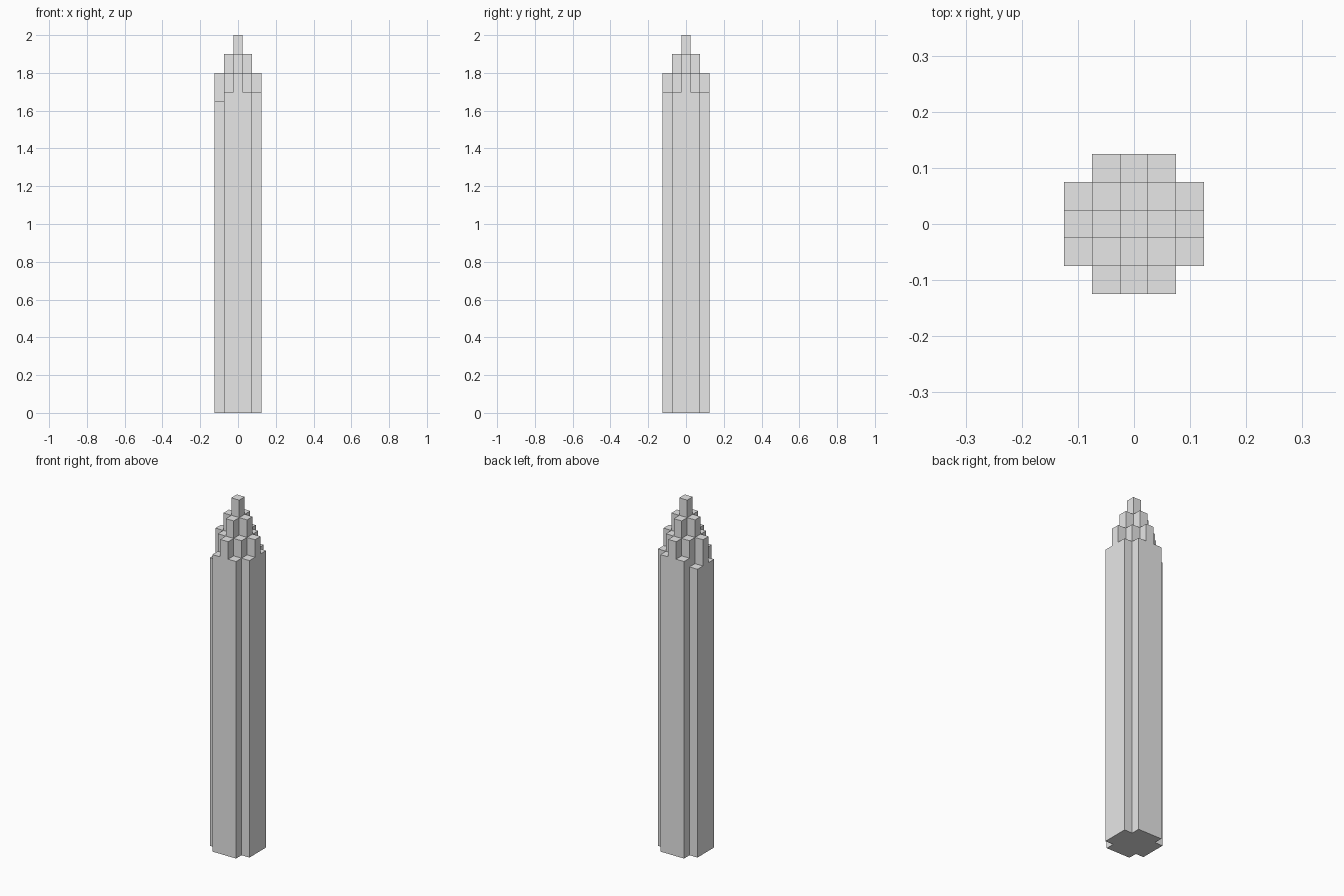
import bpy
import bmesh

CELL = 0.05      # width of one square column
REACH = 2        # columns on each side of the centre

# Remove the default cube
cube = bpy.data.objects.get("Cube")
if cube:
    bpy.data.objects.remove(cube, do_unlink=True)

# Single stone colour
stone = bpy.data.materials.new("light_grey")
stone.use_nodes = True
grey = (0.8, 0.8, 0.8, 1.0)
stone.diffuse_color = grey
stone.node_tree.nodes["Principled BSDF"].inputs["Base Color"].default_value = grey


def height(i, j):
    """Column height: steps down with distance from the spire, corners left out."""
    steps = abs(i) + abs(j)
    if max(abs(i), abs(j)) > REACH or steps > 3:
        return 0.0
    if i == -REACH and j != 0:      # the two slightly lower right-hand columns
        return 1.65
    return 2.0 - 0.1 * steps


bm = bmesh.new()


def quad(*points):
    bm.faces.new([bm.verts.new(p) for p in points])


# Stepped tower: each column gets a top, a base and only its exposed walls
cells = range(-REACH, REACH + 1)
for i in cells:
    for j in cells:
        top = height(i, j)
        if not top:
            continue
        h = CELL / 2
        x, y = i * CELL, j * CELL
        ring = [(x - h, y - h), (x + h, y - h), (x + h, y + h), (x - h, y + h)]
        quad(*[(px, py, top) for px, py in ring])
        quad(*[(px, py, 0) for px, py in reversed(ring)])
        for k, (di, dj) in enumerate([(0, -1), (1, 0), (0, 1), (-1, 0)]):
            low = height(i + di, j + dj)
            if low < top - 1e-4:
                a, b = ring[k], ring[(k + 1) % 4]
                quad((*a, low), (*b, low), (*b, top), (*a, top))

# Join the columns and merge flat neighbouring faces
bmesh.ops.remove_doubles(bm, verts=bm.verts, dist=1e-4)
bmesh.ops.dissolve_limit(bm, angle_limit=0.01, verts=bm.verts, edges=bm.edges)

mesh = bpy.data.meshes.new("stepped_tower")
bm.to_mesh(mesh)
bm.free()
mesh.materials.append(stone)
tower = bpy.data.objects.new("stepped_tower", mesh)
bpy.context.collection.objects.link(tower)
